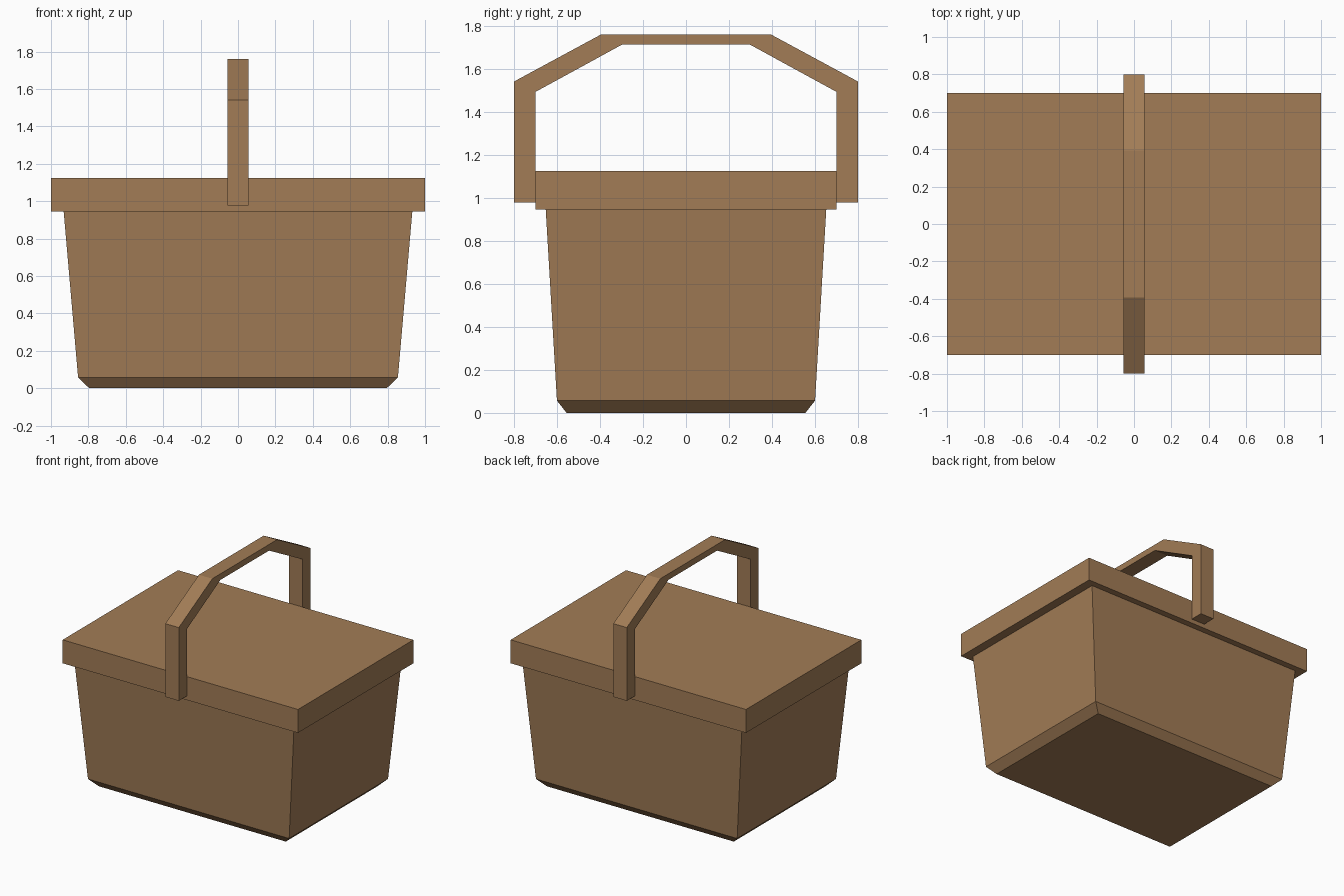
import bpy, bmesh

if "Cube" in bpy.data.objects:
    bpy.data.objects.remove(bpy.data.objects["Cube"])

brown = bpy.data.materials.new("wicker_brown")
brown.diffuse_color = (0.36, 0.202, 0.093, 1)
brown.use_nodes = True
brown.node_tree.nodes["Principled BSDF"].inputs["Base Color"].default_value = brown.diffuse_color


def make_object(name, bm):
    bmesh.ops.recalc_face_normals(bm, faces=bm.faces)
    mesh = bpy.data.meshes.new(name)
    bm.to_mesh(mesh)
    bm.free()
    mesh.materials.append(brown)
    obj = bpy.data.objects.new(name, mesh)
    bpy.context.collection.objects.link(obj)
    return obj


def stacked_box(name, levels):
    """Box lofted through rectangles (half x, half y, z)."""
    bm = bmesh.new()
    rings = [[bm.verts.new((sx * hx, sy * hy, z))
              for sx, sy in ((-1, -1), (1, -1), (1, 1), (-1, 1))]
             for hx, hy, z in levels]
    for low, high in zip(rings, rings[1:]):
        for i in range(4):
            j = (i + 1) % 4
            bm.faces.new((low[i], low[j], high[j], high[i]))
    bm.faces.new(rings[0][::-1])
    bm.faces.new(rings[-1])
    return make_object(name, bm)


# Tapered basket with a chamfered foot
stacked_box("basket_body", [(0.795, 0.555, 0), (0.855, 0.60, 0.057), (0.932, 0.652, 0.945)])

# Overhanging lid
stacked_box("lid", [(1.0, 0.70, 0.945), (1.0, 0.70, 1.125)])

# Angular carrying handle: half profile mirrored across y, given width in x
half_width = 0.057
outer = [(0.80, 0.977), (0.80, 1.54), (0.393, 1.76)]
inner = [(0.70, 0.977), (0.70, 1.492), (0.295, 1.713)]
outer += [(-y, z) for y, z in reversed(outer)]
inner += [(-y, z) for y, z in reversed(inner)]
bm = bmesh.new()
sections = [[bm.verts.new((x, y, z)) for x, (y, z) in
             ((-half_width, o), (half_width, o), (half_width, i), (-half_width, i))]
            for o, i in zip(outer, inner)]
for a, b in zip(sections, sections[1:]):
    for k in range(4):
        n = (k + 1) % 4
        bm.faces.new((a[k], a[n], b[n], b[k]))
bm.faces.new(sections[0])
bm.faces.new(sections[-1])
make_object("handle", bm)
